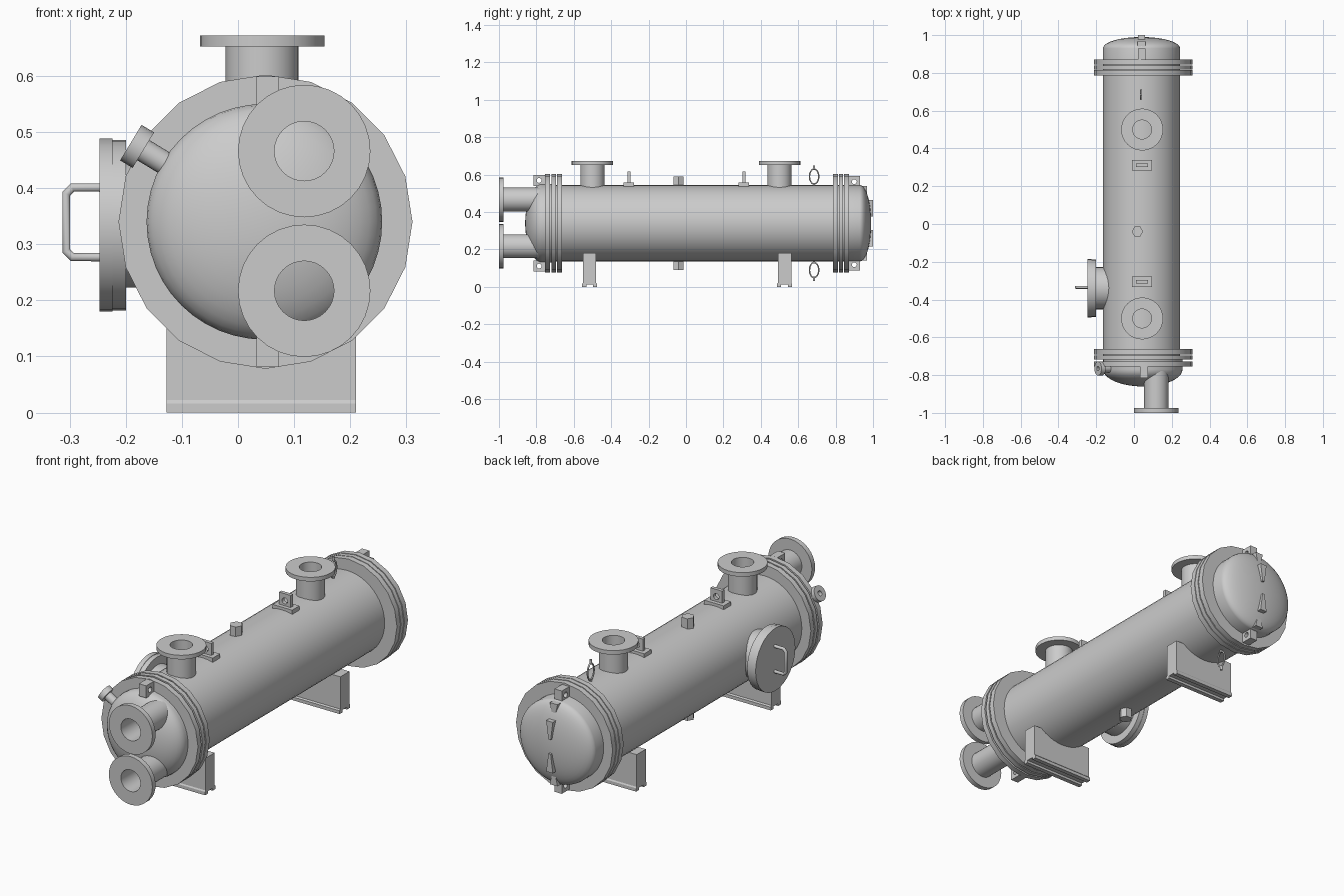
import bpy, bmesh
from math import sin, cos, pi, radians
from mathutils import Vector, Matrix

if "Cube" in bpy.data.objects:
    bpy.data.objects.remove(bpy.data.objects["Cube"])

CX, CZ = 0.04, 0.34          # shell axis
FX = 0.049                   # flange and head axis


def finish(name, bm, smooth=True):
    bmesh.ops.recalc_face_normals(bm, faces=bm.faces[:])
    me = bpy.data.meshes.new(name)
    bm.to_mesh(me)
    bm.free()
    ob = bpy.data.objects.new(name, me)
    bpy.context.collection.objects.link(ob)
    if smooth:
        bpy.ops.object.select_all(action='DESELECT')
        ob.select_set(True)
        bpy.context.view_layer.objects.active = ob
        bpy.ops.object.shade_smooth_by_angle(angle=radians(35))
    return ob


def lathe(name, prof, loc, axis, segs=32, closed=False, smooth=True):
    """Revolve (radius, height) points about an axis through loc."""
    bm = bmesh.new()
    rings = []
    for r, h in prof:
        if r < 1e-6:
            rings.append([bm.verts.new((0, 0, h))] * segs)
        else:
            rings.append([bm.verts.new((r * cos(2 * pi * i / segs), r * sin(2 * pi * i / segs), h))
                          for i in range(segs)])
    pairs = list(zip(rings, rings[1:])) + ([(rings[-1], rings[0])] if closed else [])
    for a, b in pairs:
        for i in range(segs):
            j = (i + 1) % segs
            bm.faces.new(list(dict.fromkeys((a[i], a[j], b[j], b[i]))))
    q = Vector(axis).normalized().to_track_quat('Z', 'Y')
    bm.transform(Matrix.Translation(loc) @ q.to_matrix().to_4x4())
    return finish(name, bm, smooth)


def disc(name, r, h, loc, axis, segs=32, smooth=True):
    return lathe(name, [(0, 0), (r, 0), (r, h), (0, h)], loc, axis, segs, smooth=smooth)


def nozzle(name, loc, axis, length, pipe, bore, flange, thick, segs=32):
    prof = [(bore, 0), (pipe, 0), (pipe, length - thick), (flange, length - thick),
            (flange, length), (bore, length)]
    return lathe(name, prof, loc, axis, segs, closed=True)


def prism(name, pts, x0, x1):
    """Extrude a (y, z) outline along x."""
    bm = bmesh.new()
    f = bm.faces.new([bm.verts.new((x0, y, z)) for y, z in pts])
    g = bmesh.ops.extrude_face_region(bm, geom=[f])
    vs = [v for v in g['geom'] if isinstance(v, bmesh.types.BMVert)]
    bmesh.ops.translate(bm, verts=vs, vec=(x1 - x0, 0, 0))
    return finish(name, bm, False)


def box(name, x0, x1, y0, y1, z0, z1):
    return prism(name, [(y0, z0), (y1, z0), (y1, z1), (y0, z1)], x0, x1)


def wedge(name, x, y0, y1, z0, z1, w0, w1):
    """Block whose x width changes from w0 at z0 to w1 at z1."""
    bm = bmesh.new()
    bmesh.ops.create_cube(bm, size=1)
    for v in bm.verts:
        top = v.co.z > 0
        v.co = (x + v.co.x * (w1 if top else w0), y1 if v.co.y > 0 else y0, z1 if top else z0)
    return finish(name, bm, False)


def eye_plate(name, w, h, thick, hole, centre, across_x):
    """Rectangular plate with a round hole, facing x or y."""
    n = 16
    bm = bmesh.new()
    rows = []
    for t in (-thick / 2, thick / 2):
        inner, outer = [], []
        for i in range(n):
            c, s = cos(2 * pi * i / n), sin(2 * pi * i / n)
            k = 1 / max(abs(c), abs(s))
            for lst, u, v in ((inner, c * hole, s * hole), (outer, c * k * w / 2, s * k * h / 2)):
                p = Vector((t, u, v)) if across_x else Vector((u, t, v))
                lst.append(bm.verts.new(p + Vector(centre)))
        rows += [inner, outer]
    a, b, c, d = rows
    for p, q in ((a, b), (b, d), (d, c), (c, a)):
        for i in range(n):
            j = (i + 1) % n
            bm.faces.new((p[i], p[j], q[j], q[i]))
    return finish(name, bm, False)


def wire(name, pts, r, cyclic=False):
    cu = bpy.data.curves.new(name, 'CURVE')
    cu.dimensions = '3D'
    cu.bevel_depth, cu.bevel_resolution, cu.use_fill_caps = r, 3, True
    sp = cu.splines.new('POLY')
    sp.points.add(len(pts) - 1)
    for p, co in zip(sp.points, pts):
        p.co = (*co, 1)
    sp.use_cyclic_u = cyclic
    ob = bpy.data.objects.new(name, cu)
    bpy.context.collection.objects.link(ob)
    return ob


def dome(r, straight, depth):
    return [(r, 0)] + [(r * cos(a), straight + depth * sin(a))
                       for a in (pi / 2 * i / 10 for i in range(10))] + [(0, straight + depth)]


# Shell and domed heads
disc("shell", 0.204, 1.58, (CX, -0.72, CZ), (0, 1, 0), 48)
lathe("front_head", dome(0.21, 0.07, 0.09), (FX - 0.002, -0.70, CZ), (0, -1, 0), 48)
lathe("back_head", dome(0.204, 0.10, 0.06), (CX, 0.83, CZ), (0, 1, 0), 48)

# Triple flange rings at each end
for end, ys in (("front", (-0.754, -0.718, -0.69)), ("back", (0.787, 0.818, 0.845))):
    for i, y in enumerate(ys):
        t = 0.022 if i == 1 else 0.027
        disc(f"{end}_flange_{i + 1}", 0.262, t, (FX, y, CZ), (0, 1, 0), 20)

# Top and front pipe nozzles
for n, y in (("front", -0.5), ("back", 0.5)):
    nozzle(f"top_nozzle_{n}", (0.043, y, 0.52), (0, 0, 1), 0.152, 0.065, 0.05, 0.111, 0.02)
for n, z in (("upper", 0.466), ("lower", 0.217)):
    nozzle(f"end_nozzle_{n}", (0.118, -0.74, z), (0, -1, 0), 0.26, 0.064, 0.053, 0.118, 0.025)

# Small slanted nozzle beside the front head
d = Vector((-0.86, 0, 0.52)).normalized()
nozzle("vent_nozzle", Vector((-0.191, -0.765, 0.481)) - d * 0.08, d, 0.08, 0.021, 0.012, 0.037, 0.026, 20)

# Side manhole with cover and handle
disc("manhole_neck", 0.112, 0.09, (-0.12, -0.34, 0.335), (-1, 0, 0))
disc("manhole_flange", 0.152, 0.024, (-0.20, -0.34, 0.334), (-1, 0, 0))
disc("manhole_cover", 0.154, 0.023, (-0.224, -0.34, 0.334), (-1, 0, 0))
wire("manhole_handle", [(-0.24, -0.335, 0.277), (-0.295, -0.335, 0.277), (-0.306, -0.335, 0.288),
                        (-0.306, -0.335, 0.39), (-0.295, -0.335, 0.401), (-0.24, -0.335, 0.401)], 0.008)

# Saddles: footed profile with a groove underneath
for n, yc, s in (("front", -0.515, 1), ("back", 0.527, -1)):
    half = [(-0.036, 0.18), (-0.036, 0.022), (-0.040, 0.016), (-0.040, 0), (-0.018, 0), (-0.018, 0.012),
            (0.018, 0.012), (0.018, 0), (0.040, 0), (0.040, 0.016), (0.034, 0.022), (0.034, 0.18)]
    prism(f"saddle_{n}", [(yc + s * y, z) for y, z in half], -0.127, 0.21)

# Lifting lugs on the shell
for n, y in (("front", -0.305), ("back", 0.31)):
    box(f"lug_pad_{n}", -0.01, 0.096, y - 0.028, y + 0.028, 0.53, 0.557)
    eye_plate(f"lug_plate_{n}", 0.064, 0.07, 0.018, 0.015, (0.043, y, 0.581), False)

# Parts mirrored above and below the shell axis
for n, s in (("top", 1), ("bottom", -1)):
    disc(f"plug_{n}", 0.03, 0.075, (0.018, -0.04, CZ + s * 0.175), (0, 0, s), 6, False)
    eye_plate(f"front_eye_{n}", 0.06, 0.06, 0.040, 0.013, (0.053, -0.785, CZ + s * 0.229), True)
    eye_plate(f"back_eye_{n}", 0.06, 0.06, 0.040, 0.013, (0.042, 0.90, CZ + s * 0.222), True)
    wedge(f"back_block_{n}", CX, 0.91, 0.968, CZ + s * 0.15, CZ + s * 0.20, 0.02, 0.042)
    wedge(f"back_rib_{n}", CX, 0.95, 1.0, CZ + s * 0.035, CZ + s * 0.125, 0.012, 0.036)
    # Wire ring with stem
    zc = CZ + s * 0.25
    wire(f"ring_{n}", [(0.037, 0.685 + 0.025 * cos(a), zc + s * 0.04 * sin(a))
                       for a in (2 * pi * i / 16 for i in range(16))], 0.004, True)
    wire(f"ring_stem_{n}", [(0.037, 0.685, zc + s * 0.038), (0.037, 0.685, CZ + s * 0.31)], 0.006)
    wire(f"ring_foot_{n}", [(0.037, 0.685, CZ + s * 0.19), (0.037, 0.685, CZ + s * 0.214)], 0.006)
